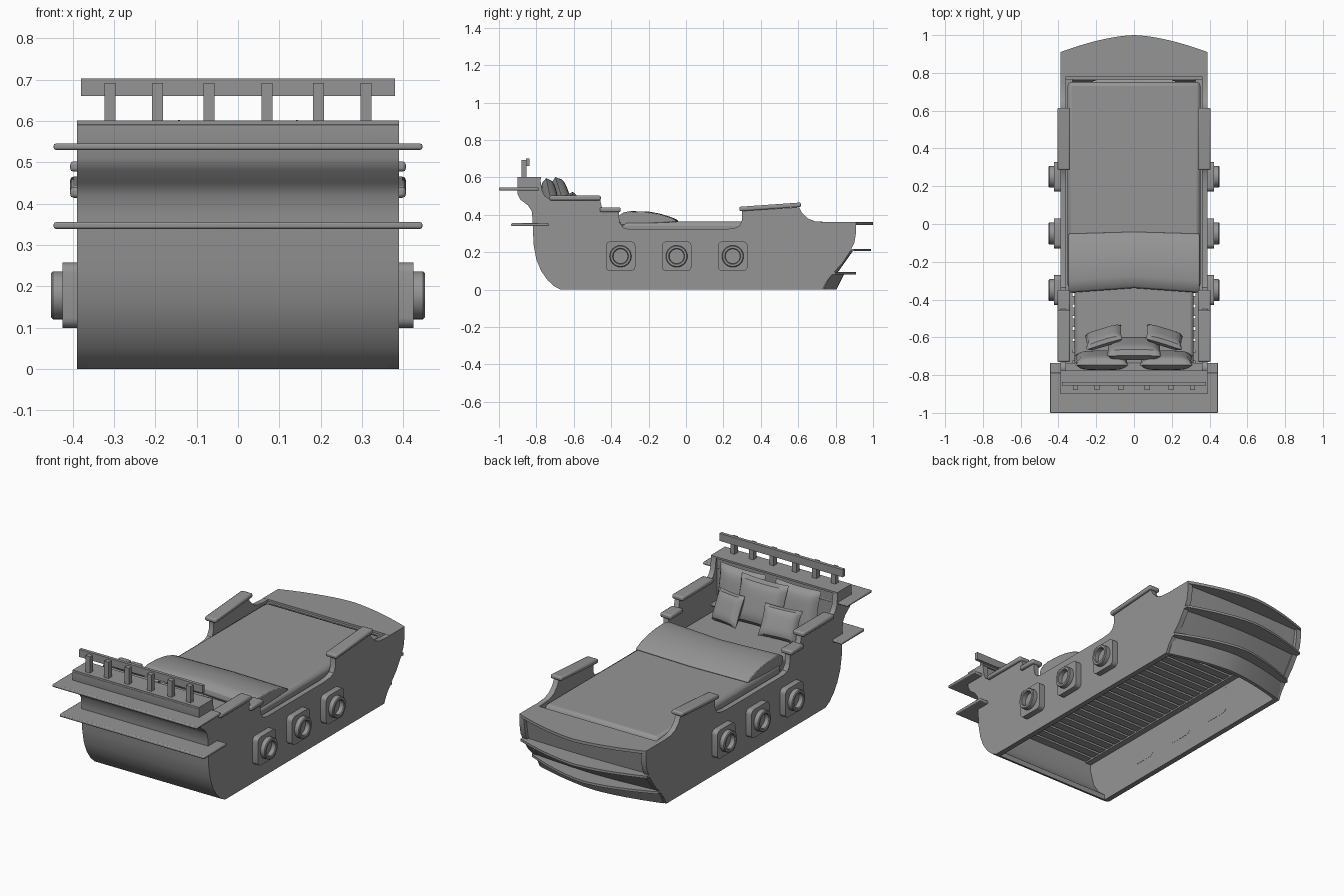
import bpy, bmesh, math
from mathutils import Matrix, Euler

cube = bpy.data.objects.get("Cube")
if cube:
    bpy.data.objects.remove(cube, do_unlink=True)

GREY = (0.3, 0.3, 0.3, 1)
mat = bpy.data.materials.new("plain grey")
mat.use_nodes = True
mat.diffuse_color = GREY
mat.node_tree.nodes["Principled BSDF"].inputs["Base Color"].default_value = GREY


def finish(name, bm, bevel=0, smooth=True, segments=2):
    bmesh.ops.recalc_face_normals(bm, faces=bm.faces)
    mesh = bpy.data.meshes.new(name)
    bm.to_mesh(mesh)
    bm.free()
    ob = bpy.data.objects.new(name, mesh)
    bpy.context.collection.objects.link(ob)
    mesh.materials.append(mat)
    if bevel:
        mod = ob.modifiers.new("Soft edges", "BEVEL")
        mod.width, mod.segments = bevel, segments
    if smooth:
        bpy.ops.object.select_all(action="DESELECT")
        ob.select_set(True)
        bpy.context.view_layer.objects.active = ob
        bpy.ops.object.shade_smooth_by_angle(angle=math.radians(35))
    return ob


def box(name, x, y, z, bevel=0, tilt=0):
    """Box from three (low, high) ranges, tilted about the x axis."""
    bm = bmesh.new()
    size = [b - a for a, b in (x, y, z)]
    mid = [(a + b) / 2 for a, b in (x, y, z)]
    bmesh.ops.create_cube(bm, size=1, matrix=Matrix.Translation(mid)
                          @ Matrix.Rotation(tilt, 4, "X") @ Matrix.Diagonal((*size, 1)))
    return finish(name, bm, bevel, smooth=bevel > 0)


def sweep(name, profile, x0, x1, steps=1, warp=None, bevel=0):
    """Sweep a closed (y, z) profile along x, moving each point by warp."""
    bm = bmesh.new()
    rings = []
    for i in range(steps + 1):
        x = x0 + (x1 - x0) * i / steps
        pts = [warp(x, y, z) if warp else (y, z) for y, z in profile]
        rings.append([bm.verts.new((x, *p)) for p in pts])
    n = len(profile)
    for a, b in zip(rings, rings[1:]):
        for k in range(n):
            bm.faces.new((a[k], a[(k + 1) % n], b[(k + 1) % n], b[k]))
    bm.faces.new(rings[0])
    bm.faces.new(rings[-1])
    return finish(name, bm, bevel)


def bow_curve(x):
    return 1 - abs(x / 0.39) ** 1.6


# Hull sides and curved stern
stern = [(-0.9, 0.59), (-0.9, 0.51), (-0.885, 0.48), (-0.845, 0.45), (-0.825, 0.42),
         (-0.82, 0.37), (-0.815, 0.24), (-0.8, 0.16), (-0.775, 0.1),
         (-0.74, 0.05), (-0.705, 0.018), (-0.67, 0)]
bow = [(0.73, 0), (0.75, 0.04), (0.785, 0.085), (0.835, 0.14), (0.875, 0.2),
       (0.9, 0.25), (0.91, 0.31), (0.91, 0.36)]
sheer = [(0.75, 0.36), (0.69, 0.365), (0.65, 0.38), (0.62, 0.41), (0.605, 0.44),
         (0.3, 0.42), (0.3, 0.37), (0.285, 0.34), (0.26, 0.328), (0.2, 0.322),
         (-0.3, 0.322), (-0.335, 0.33), (-0.355, 0.355), (-0.36, 0.42), (-0.43, 0.42),
         (-0.45, 0.44), (-0.46, 0.485), (-0.73, 0.485), (-0.755, 0.5), (-0.77, 0.53),
         (-0.78, 0.6), (-0.89, 0.6)]
inner = [(-0.67, 0.03), (-0.72, 0.07), (-0.76, 0.13), (-0.785, 0.22), (-0.79, 0.34),
         (-0.785, 0.6), (-0.89, 0.6)]
sweep("stern_panel", stern + inner, -0.36, 0.36)

for s, side in ((1, "left"), (-1, "right")):
    sweep(side + "_hull_side", stern + bow + sheer, s * 0.36, s * 0.39)
    rail = sorted((s * 0.338, s * 0.406))
    box(side + "_stern_rail", rail, (-0.73, -0.455), (0.477, 0.502), 0.008)
    box(side + "_step_rail", rail, (-0.46, -0.35), (0.414, 0.44), 0.008)
    box(side + "_bow_rail", rail, (0.285, 0.615), (0.43, 0.454), 0.008, math.radians(4))
    box(side + "_slat_support", sorted((s * 0.325, s * 0.36)), (-0.785, 0.77), (0.262, 0.295))

    # Portholes: rounded backing plate and open ring
    for n, y in enumerate((-0.35, -0.05, 0.25)):
        bm = bmesh.new()
        bmesh.ops.create_cone(bm, cap_ends=True, segments=4, radius1=1, radius2=1, depth=1)
        bm.free()
        label = f"{side}_porthole_{n + 1}"
        bm = bmesh.new()
        corners = []
        for q in range(4):
            for k in range(5):
                a = math.pi / 2 * (q + k / 4)
                cx = 0.055 * (1 if q in (0, 3) else -1)
                cz = 0.055 * (1 if q < 2 else -1)
                corners.append((y + cx + 0.024 * math.cos(a), 0.178 + cz + 0.024 * math.sin(a)))
        bm.free()
        sweep(label + "_plate", corners, s * 0.359, s * 0.424)
        bm = bmesh.new()
        section = [(0.058, 0.42), (0.058, 0.448), (0.054, 0.452), (0.043, 0.452),
                   (0.039, 0.448), (0.039, 0.42)]
        rings = []
        for k in range(32):
            a = math.tau * k / 32
            rings.append([bm.verts.new((s * x, y + r * math.cos(a), 0.178 + r * math.sin(a)))
                          for r, x in section])
        for k in range(32):
            a, b = rings[k - 1], rings[k]
            for j in range(len(section)):
                bm.faces.new((a[j - 1], a[j], b[j], b[j - 1]))
        finish(label + "_ring", bm)

# Bow deck and ledges share the same rounded plan
for name, back, edge, bulge, z0, z1 in (("bow_deck", 0.78, 0.91, 0.09, 0.345, 0.361),
                                        ("bow_middle_ledge", 0.85, 0.9, 0.09, 0.205, 0.218),
                                        ("bow_lower_ledge", 0.76, 0.8, 0.11, 0.08, 0.093)):
    sweep(name, [(0, z0), (1, z0), (1, z1), (0, z1)], -0.39, 0.39, 24,
          lambda x, t, z: (back + t * (edge - back + bulge * bow_curve(x)), z))

# Recessed bow panels between the ledges
for name, low, high, bulge in (("bow_lower_panel", (0.73, 0), (0.772, 0.085), 0.075),
                               ("bow_middle_panel", (0.785, 0.09), (0.87, 0.21), 0.025),
                               ("bow_upper_panel", (0.87, 0.21), (0.895, 0.35), 0.01)):
    section = [low, high, (high[0] - 0.02, high[1]), (low[0] - 0.02, low[1])]
    sweep(name, section, -0.375, 0.375, 20,
          lambda x, y, z: (y + bulge * bow_curve(x), z))
box("bow_bulkhead", (-0.36, 0.36), (0.765, 0.785), (0.262, 0.35))

# Stern ledges and railing
box("stern_upper_ledge", (-0.446, 0.446), (-1, -0.785), (0.53, 0.545), 0.005)
box("stern_lower_ledge", (-0.446, 0.446), (-0.935, -0.735), (0.339, 0.355), 0.005)
box("stern_cap", (-0.39, 0.39), (-0.9, -0.775), (0.591, 0.601))
for n, x in enumerate((-0.31, -0.195, -0.07, 0.07, 0.195, 0.31)):
    box(f"railing_post_{n + 1}", (x - 0.0135, x + 0.0135), (-0.88, -0.852), (0.595, 0.692))
box("railing_beam", (-0.38, 0.38), (-0.855, -0.837), (0.66, 0.702))

# Slats under the mattress
for n in range(26):
    y = -0.785 + n * 0.0598
    box(f"slat_{n + 1}", (-0.345, 0.345), (y, y + 0.045), (0.27, 0.288))

# Bedding
box("mattress", (-0.315, 0.315), (-0.78, 0.74), (0.285, 0.352), 0.015)
box("quilt", (-0.352, 0.352), (-0.34, 0.752), (0.29, 0.363), 0.022)
fold = [(-0.345, 0.345), (-0.365, 0.37), (-0.36, 0.395), (-0.335, 0.412), (-0.3, 0.419),
        (-0.22, 0.416), (-0.15, 0.406), (-0.09, 0.388), (-0.055, 0.372), (-0.05, 0.362)]
sweep("folded_blanket", fold, -0.346, 0.346, 16,
      lambda x, y, z: (y + (0.025 if y < -0.2 else 0.01) * (1 - abs(x / 0.346)), z), 0.004)


# Pillows: two puffed sheets joined along the rim
def pillow(name, place, size, turn):
    bm = bmesh.new()
    for sign in (1, -1):
        made = bmesh.ops.create_grid(bm, x_segments=14, y_segments=14, size=1)["verts"]
        for v in made:
            u, w = v.co.x, v.co.y
            puff = max(0, (1 - u ** 4) * (1 - w ** 4)) ** 0.5
            v.co = (u * size[0] / 2 * (0.95 + 0.05 * w * w),
                    sign * puff * size[1] / 2,
                    w * size[2] / 2 * (0.95 + 0.05 * u * u))
    bmesh.ops.remove_doubles(bm, verts=bm.verts, dist=0.0005)
    turn = Euler([math.radians(a) for a in turn]).to_matrix().to_4x4()
    bm.transform(Matrix.Translation(place) @ turn)
    finish(name, bm)


pillow("centre_pillow", (0, -0.66, 0.483), (0.29, 0.085, 0.25), (18, 0, 0))
for s, side in ((1, "left"), (-1, "right")):
    pillow(side + "_back_pillow", (s * 0.17, -0.722, 0.475), (0.28, 0.08, 0.25), (12, 0, 0))
    pillow(side + "_front_pillow", (s * 0.16, -0.6, 0.435), (0.2, 0.06, 0.17), (25, s * 6, s * -17))
